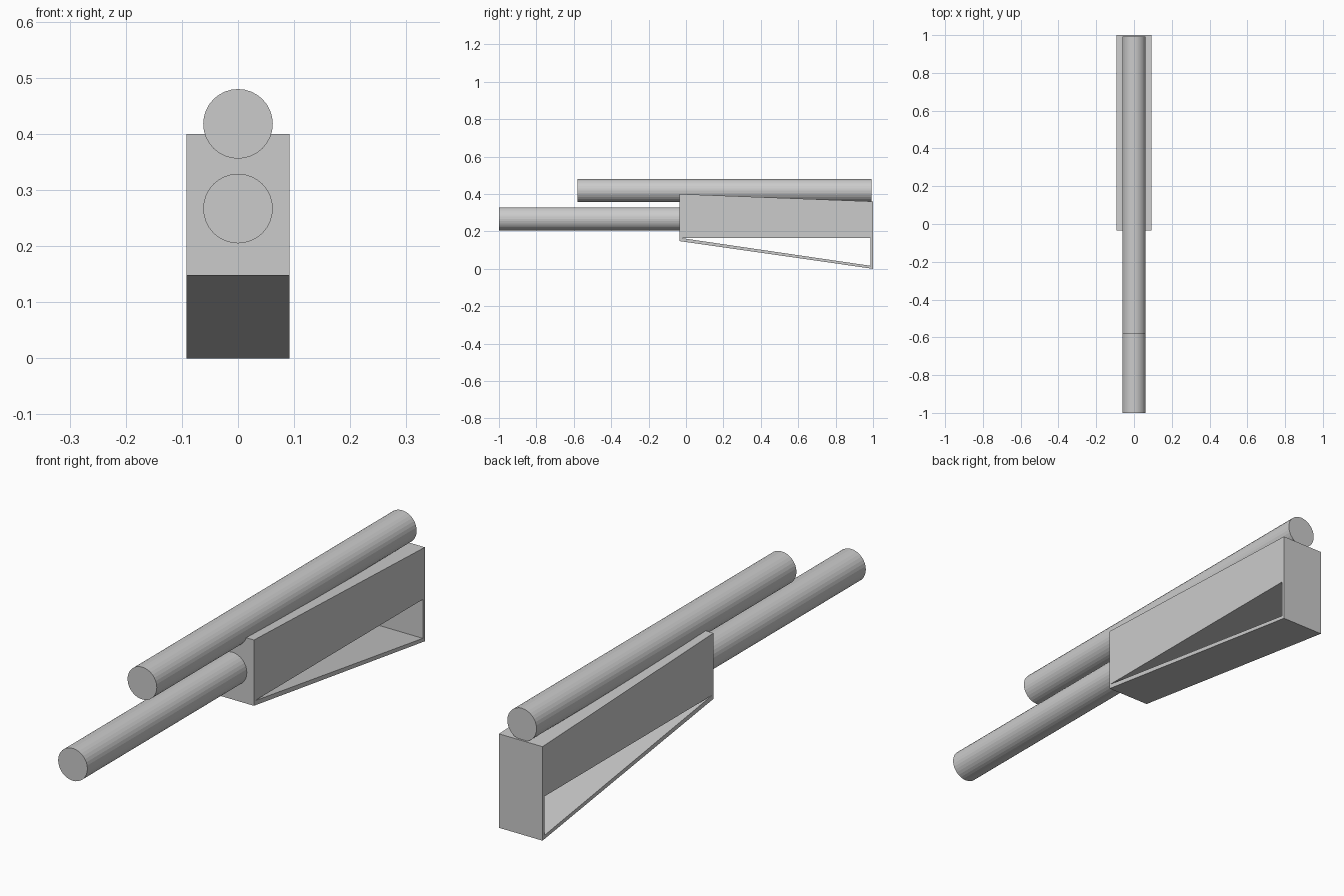
import bpy, bmesh
from math import pi

cube = bpy.data.objects.get("Cube")
if cube:
    bpy.data.objects.remove(cube, do_unlink=True)

# One flat grey for everything
grey = bpy.data.materials.new("light_grey")
grey.use_nodes = True
colour = (0.6, 0.6, 0.6, 1)
grey.diffuse_color = colour
grey.node_tree.nodes["Principled BSDF"].inputs["Base Color"].default_value = colour


def tube(name, front, back, height, radius=0.062):
    """Solid round bar running along y."""
    bpy.ops.mesh.primitive_cylinder_add(
        vertices=32, radius=radius, depth=back - front,
        location=(0, (front + back) / 2, height), rotation=(pi / 2, 0, 0))
    bar = bpy.context.object
    bar.name = name
    bar.data.materials.append(grey)


def framed_body(name, outer, inner, half_width):
    """Side profile (y, z) with a window, extruded across x."""
    bm = bmesh.new()
    sides = []
    for x in (-half_width, half_width):
        o = [bm.verts.new((x, y, z)) for y, z in outer]
        i = [bm.verts.new((x, y, z)) for y, z in inner]
        # Coplanar faces surrounding the window
        bm.faces.new((o[0], o[1], i[0]))
        bm.faces.new((o[1], o[2], i[1], i[0]))
        bm.faces.new((o[2], o[3], i[2], i[1]))
        bm.faces.new((o[3], o[0], i[0], i[2]))
        sides.append((o, i))
    # Outer skin and window lining
    for left, right in zip(*sides):
        for k in range(len(left)):
            n = (k + 1) % len(left)
            bm.faces.new((left[k], left[n], right[n], right[k]))
    bmesh.ops.recalc_face_normals(bm, faces=bm.faces)
    mesh = bpy.data.meshes.new(name)
    bm.to_mesh(mesh)
    bm.free()
    mesh.materials.append(grey)
    bpy.context.collection.objects.link(bpy.data.objects.new(name, mesh))


# Wedge body with triangular opening
framed_body("body",
            [(-0.035, 0.148), (-0.035, 0.4), (1.0, 0.36), (1.0, 0)],
            [(-0.03, 0.165), (0.987, 0.165), (0.987, 0.016)],
            0.092)

# Parallel bars
tube("upper_tube", -0.58, 0.993, 0.418)
tube("lower_tube", -1.0, 0.3, 0.267)
